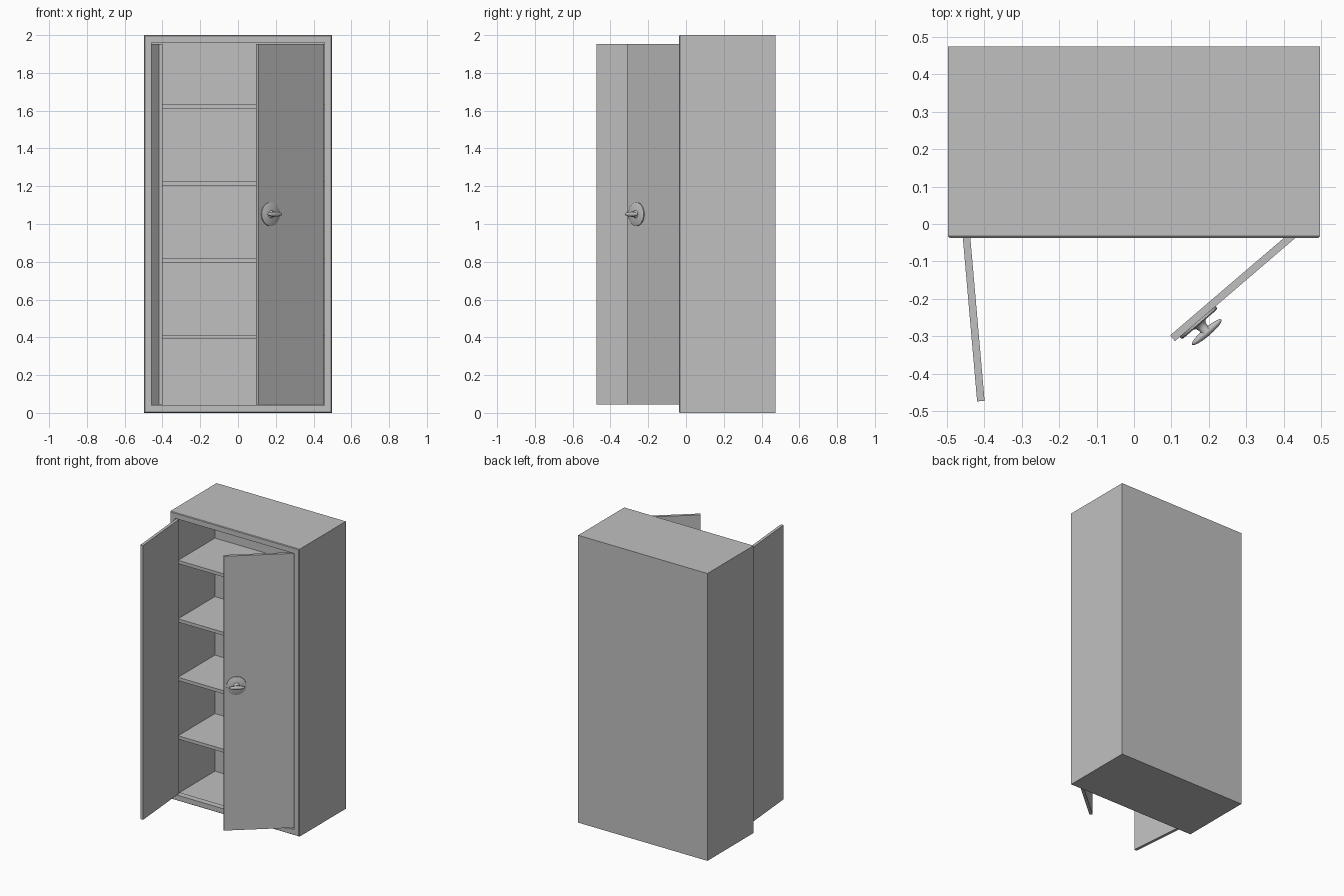
import bpy, bmesh
from math import radians
from mathutils import Matrix, Vector

if "Cube" in bpy.data.objects:
    bpy.data.objects.remove(bpy.data.objects["Cube"], do_unlink=True)

grey = bpy.data.materials.new("steel grey")
grey.use_nodes = True
grey.diffuse_color = (0.53, 0.53, 0.53, 1)
grey.node_tree.nodes["Principled BSDF"].inputs["Base Color"].default_value = (0.53, 0.53, 0.53, 1)


def finish(name, bm, matrix=Matrix(), smooth=False):
    bmesh.ops.recalc_face_normals(bm, faces=bm.faces)
    mesh = bpy.data.meshes.new(name)
    bm.to_mesh(mesh)
    bm.free()
    mesh.materials.append(grey)
    obj = bpy.data.objects.new(name, mesh)
    bpy.context.collection.objects.link(obj)
    obj.matrix_world = matrix
    if smooth:
        bpy.ops.object.select_all(action="DESELECT")
        obj.select_set(True)
        bpy.context.view_layer.objects.active = obj
        bpy.ops.object.shade_smooth_by_angle(angle=radians(35))
    return obj


def box(name, low, high, matrix=Matrix()):
    low, high = Vector(low), Vector(high)
    bm = bmesh.new()
    bmesh.ops.create_cube(bm, size=1)
    bmesh.ops.scale(bm, vec=high - low, verts=bm.verts)
    bmesh.ops.translate(bm, vec=(low + high) / 2, verts=bm.verts)
    return finish(name, bm, matrix)


def loft(name, rings, matrix=Matrix(), smooth=False):
    """Join rings of points into a closed skin with both ends capped."""
    bm = bmesh.new()
    loops = [[bm.verts.new(p) for p in ring] for ring in rings]
    for a, b in zip(loops, loops[1:]):
        for i in range(len(a)):
            j = (i + 1) % len(a)
            bm.faces.new((a[i], a[j], b[j], b[i]))
    bm.faces.new(loops[0])
    bm.faces.new(loops[-1])
    return finish(name, bm, matrix, smooth)


def rectangle(inset, y):
    x, low, high = 0.4975 - inset, inset, 2 - inset
    return [(-x, y, low), (x, y, low), (x, y, high), (-x, y, high)]


# Hollow body: thin walls behind a wider front frame with a folded lip
BACK, FRONT = 0.475, -0.037
sections = [(0, BACK), (0, FRONT + 0.005), (0.004, FRONT), (0.039, FRONT),
            (0.039, 0.005), (0.012, 0.005), (0.012, 0.44)]
loft("cabinet_body", [rectangle(inset, y) for inset, y in sections])

# Four evenly spaced shelves
for i in range(4):
    top = 0.413 + i * 0.407
    box(f"shelf_{i + 1}", (-0.487, 0.035, top - 0.023), (0.487, 0.442, top))

# Doors swung open about their hinges
LENGTH, THICK, BOTTOM, TOP = 0.455, 0.02, 0.045, 1.954
left_hinge = Matrix.Translation((0.455, -0.017, 0)) @ Matrix.Rotation(radians(40.6), 4, "Z")
right_hinge = Matrix.Translation((-0.459, -0.021, 0)) @ Matrix.Rotation(radians(-85), 4, "Z")
box("left_door", (-LENGTH, 0, BOTTOM), (0, THICK, TOP), left_hinge)
box("right_door", (0, 0, BOTTOM), (LENGTH, THICK, TOP), right_hinge)

# Round handle plate and flared stem, turned about the door's normal
handle = left_hinge @ Matrix.Translation((-0.375, 0, 1.052)) @ Matrix.Rotation(radians(90), 4, "X")


def turned(name, profile):
    circle = [Matrix.Rotation(radians(15 * i), 3, "Z") @ Vector((1, 0, 0)) for i in range(24)]
    rings = [[p * r + Vector((0, 0, z)) for p in circle] for r, z in profile]
    loft(name, rings, handle, True)


turned("handle_plate", [(0.063, -0.001), (0.063, 0.006), (0.058, 0.009)])
turned("handle_stem", [(0.022, 0.008), (0.016, 0.013), (0.013, 0.022), (0.015, 0.034)])

# Tapered grip
bm = bmesh.new()
bmesh.ops.create_uvsphere(bm, u_segments=20, v_segments=12, radius=1)
bmesh.ops.scale(bm, vec=(0.052, 0.013, 0.011), verts=bm.verts)
finish("handle_grip", bm, handle @ Matrix.Translation((0, 0, 0.037)), True)
